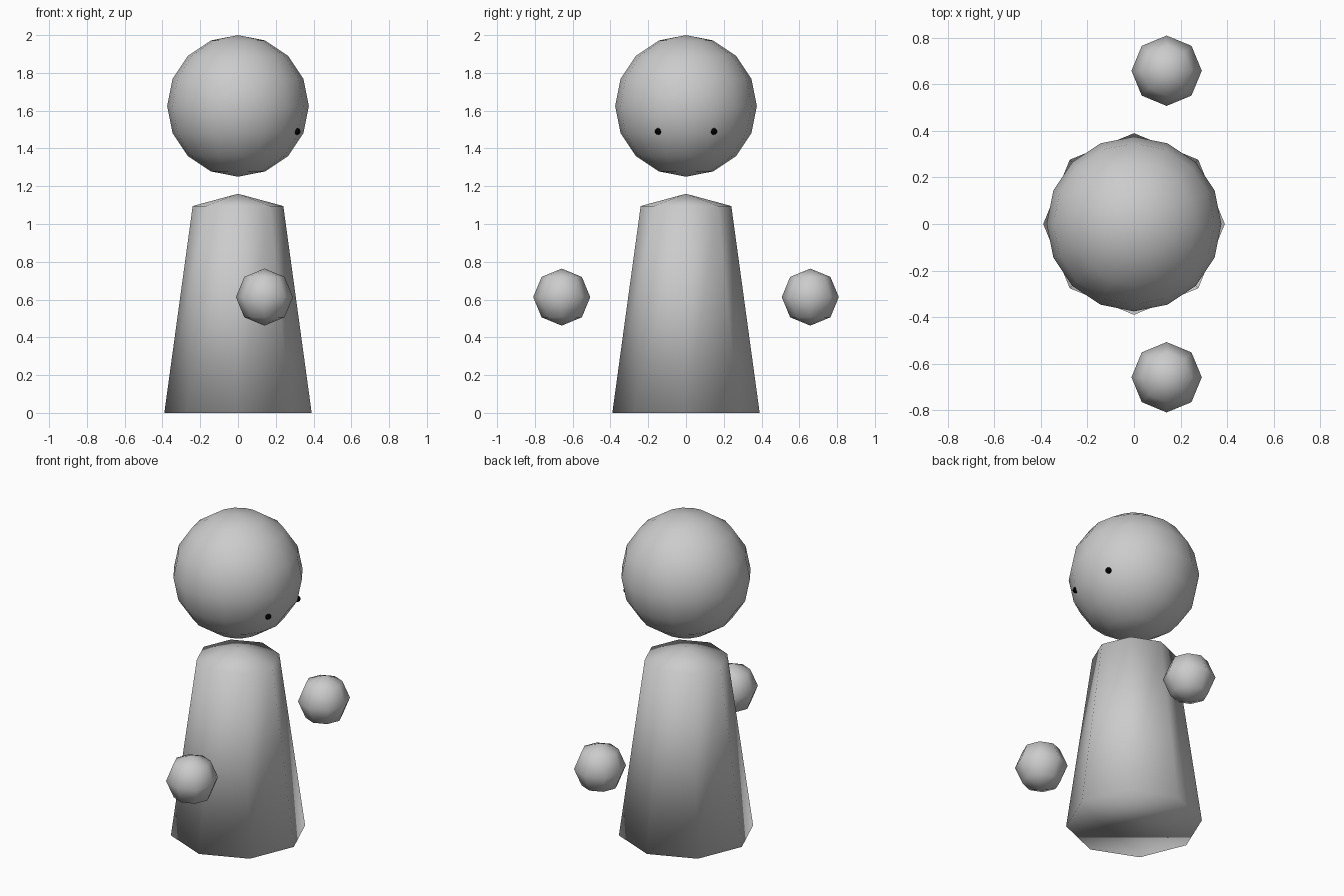
import bpy, bmesh, math
from mathutils import Matrix

if "Cube" in bpy.data.objects:
    bpy.data.objects.remove(bpy.data.objects["Cube"])


def material(name, rgb):
    m = bpy.data.materials.new(name)
    m.diffuse_color = (*rgb, 1)
    m.use_nodes = True
    m.node_tree.nodes["Principled BSDF"].inputs["Base Color"].default_value = m.diffuse_color
    return m


GREY = material("light grey", (0.6, 0.6, 0.6))
BLACK = material("black", (0.0, 0.0, 0.0))


def finish(bm, name, mat):
    bmesh.ops.recalc_face_normals(bm, faces=bm.faces)
    for f in bm.faces:
        f.smooth = True
    mesh = bpy.data.meshes.new(name)
    bm.to_mesh(mesh)
    bm.free()
    mesh.materials.append(mat)
    bpy.context.collection.objects.link(bpy.data.objects.new(name, mesh))


def ball(name, centre, radius, segments, rings, mat):
    bm = bmesh.new()
    bmesh.ops.create_uvsphere(bm, u_segments=segments, v_segments=rings, radius=radius,
                              matrix=Matrix.Translation(centre))
    finish(bm, name, mat)


# Body: eight-sided tapered robe with a shallow pointed top
SIDES = 8
bm = bmesh.new()
rims = [[bm.verts.new((r * math.cos(i * math.tau / SIDES), r * math.sin(i * math.tau / SIDES), z))
         for i in range(SIDES)] for r, z in ((0.39, 0.0), (0.24, 1.095))]
peak = bm.verts.new((0, 0, 1.16))
for i in range(SIDES):
    j = (i + 1) % SIDES
    bm.faces.new((rims[0][i], rims[0][j], rims[1][j], rims[1][i]))
    bm.faces.new((rims[1][i], rims[1][j], peak))
bm.faces.new(rims[0][::-1])
finish(bm, "body", GREY)

# Floating head
ball("head", (0, 0, 1.625), 0.375, 16, 8, GREY)

# Floating hands and small eyes, mirrored across y; the face looks along +x
for side, s in (("front", -1), ("back", 1)):
    ball(side + "_hand", (0.14, s * 0.658, 0.613), 0.151, 8, 4, GREY)
    ball(side + "_eye", (0.313, s * 0.147, 1.49), 0.018, 8, 6, BLACK)
